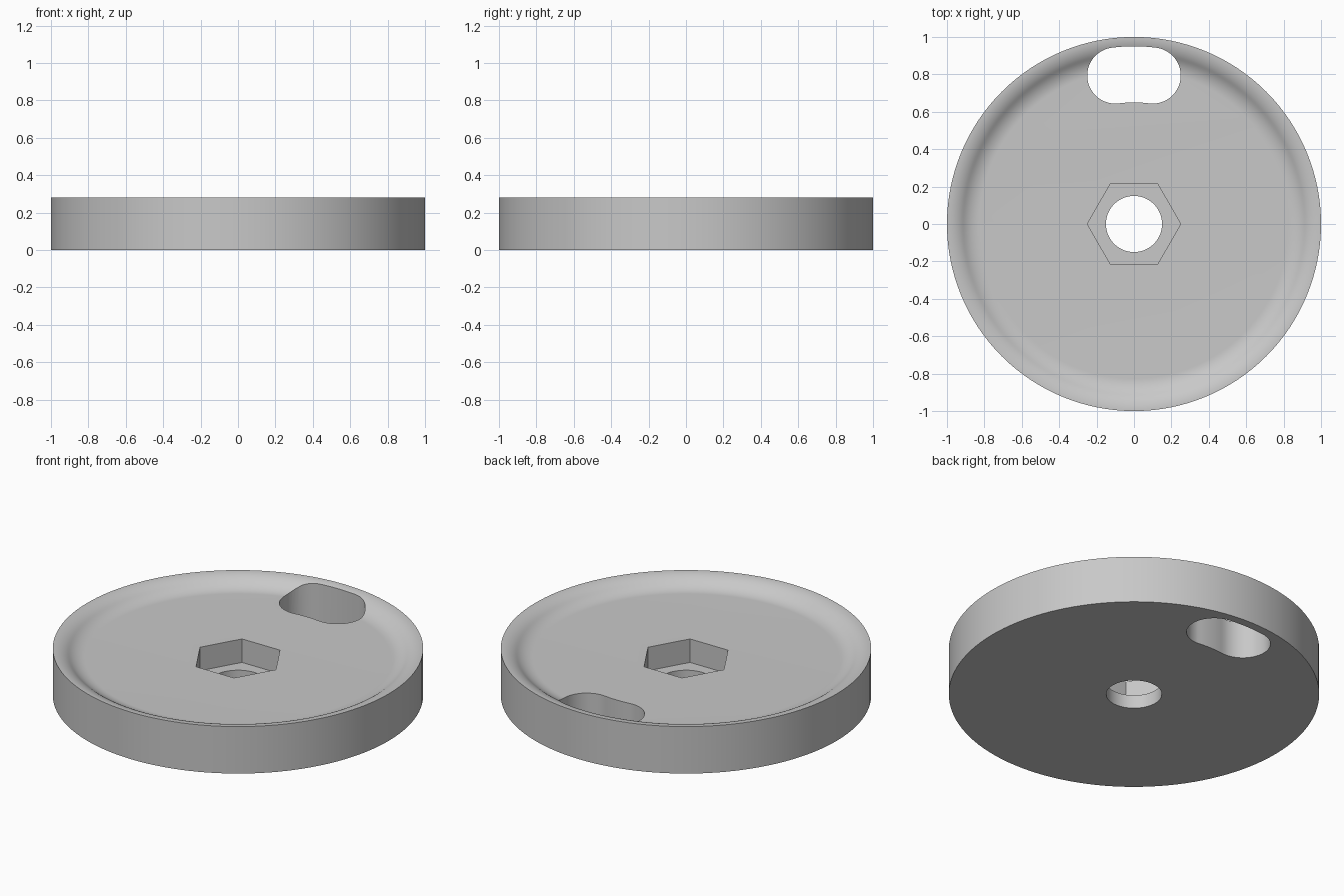
import bpy
import bmesh
from math import sin, cos, pi, radians, asin

HEIGHT, FLOOR, HEX_FLOOR = 0.28, 0.22, 0.08
SEGMENTS = 128

cube = bpy.data.objects.get("Cube")
if cube:
    bpy.data.objects.remove(cube, do_unlink=True)

grey = bpy.data.materials.new("plain grey")
grey.use_nodes = True
colour = (0.58, 0.58, 0.58, 1)
grey.diffuse_color = colour
grey.node_tree.nodes["Principled BSDF"].inputs["Base Color"].default_value = colour


def stack(name, rings):
    """Closed solid skinned through equal rings, from bottom to top."""
    bm = bmesh.new()
    loops = [[bm.verts.new(p) for p in ring] for ring in rings]
    for low, high in zip(loops, loops[1:]):
        for i in range(len(low)):
            j = (i + 1) % len(low)
            bm.faces.new((low[i], low[j], high[j], high[i]))
    bm.faces.new(loops[0][::-1])
    bm.faces.new(loops[-1])
    mesh = bpy.data.meshes.new(name)
    bm.to_mesh(mesh)
    bm.free()
    obj = bpy.data.objects.new(name, mesh)
    bpy.context.collection.objects.link(obj)
    mesh.materials.append(grey)
    return obj


def circle(r, z, n=SEGMENTS):
    return [(r * cos(2 * pi * i / n), r * sin(2 * pi * i / n), z) for i in range(n)]


def arc(cx, cy, r, start, end, n):
    angles = [start + (end - start) * i / n for i in range(n + 1)]
    return [(cx + r * cos(a), cy + r * sin(a)) for a in angles]


def prism(name, outline, bottom, top):
    return stack(name, [[(p[0], p[1], z) for p in outline] for z in (bottom, top)])


# Dished disc: the lip rolls over in a convex arc, then a concave one, to the floor
fillet, sweep, steps = 0.142, radians(38), 10
lip = [(1 - fillet * sin(sweep * i / steps),
        HEIGHT - fillet * (1 - cos(sweep * i / steps))) for i in range(steps + 1)]
inner = 1 - 2 * fillet * sin(sweep)
lip += [(inner + fillet * sin(sweep * i / steps),
         FLOOR + fillet * (1 - cos(sweep * i / steps))) for i in range(steps - 1, -1, -1)]
disc = stack("dished_disc", [circle(r, z) for r, z in [(1, 0)] + lip])

# Kidney slot outline following the rim
mid, half = 0.8, 0.15
tilt = asin(0.1 / mid)
a0, a1 = pi / 2 - tilt, pi / 2 + tilt
slot = arc(0, 0, mid + half, a0, a1, 12)
slot += arc(mid * cos(a1), mid * sin(a1), half, a1, a1 + pi, 24)[1:]
slot += arc(0, 0, mid - half, a1, a0, 12)[1:]
slot += arc(mid * cos(a0), mid * sin(a0), half, a0 + pi, a0 + 2 * pi, 24)[1:-1]

# Openings: hexagonal pocket, through bore and slot
cutters = [
    prism("hex_pocket_cutter", circle(0.25, 0, 6), HEX_FLOOR, 0.5),
    prism("bore_cutter", circle(0.15, 0, 64), -0.2, 0.6),
    prism("slot_cutter", slot, -0.2, 0.6),
]

bpy.ops.object.select_all(action="DESELECT")
disc.select_set(True)
bpy.context.view_layer.objects.active = disc
for cutter in cutters:
    cutter.hide_render = True
    cut = disc.modifiers.new(cutter.name, "BOOLEAN")
    cut.operation = "DIFFERENCE"
    cut.solver = "EXACT"
    cut.object = cutter
    bpy.ops.object.modifier_apply(modifier=cut.name)
    bpy.data.objects.remove(cutter, do_unlink=True)

bpy.ops.object.shade_smooth_by_angle(angle=radians(30))
